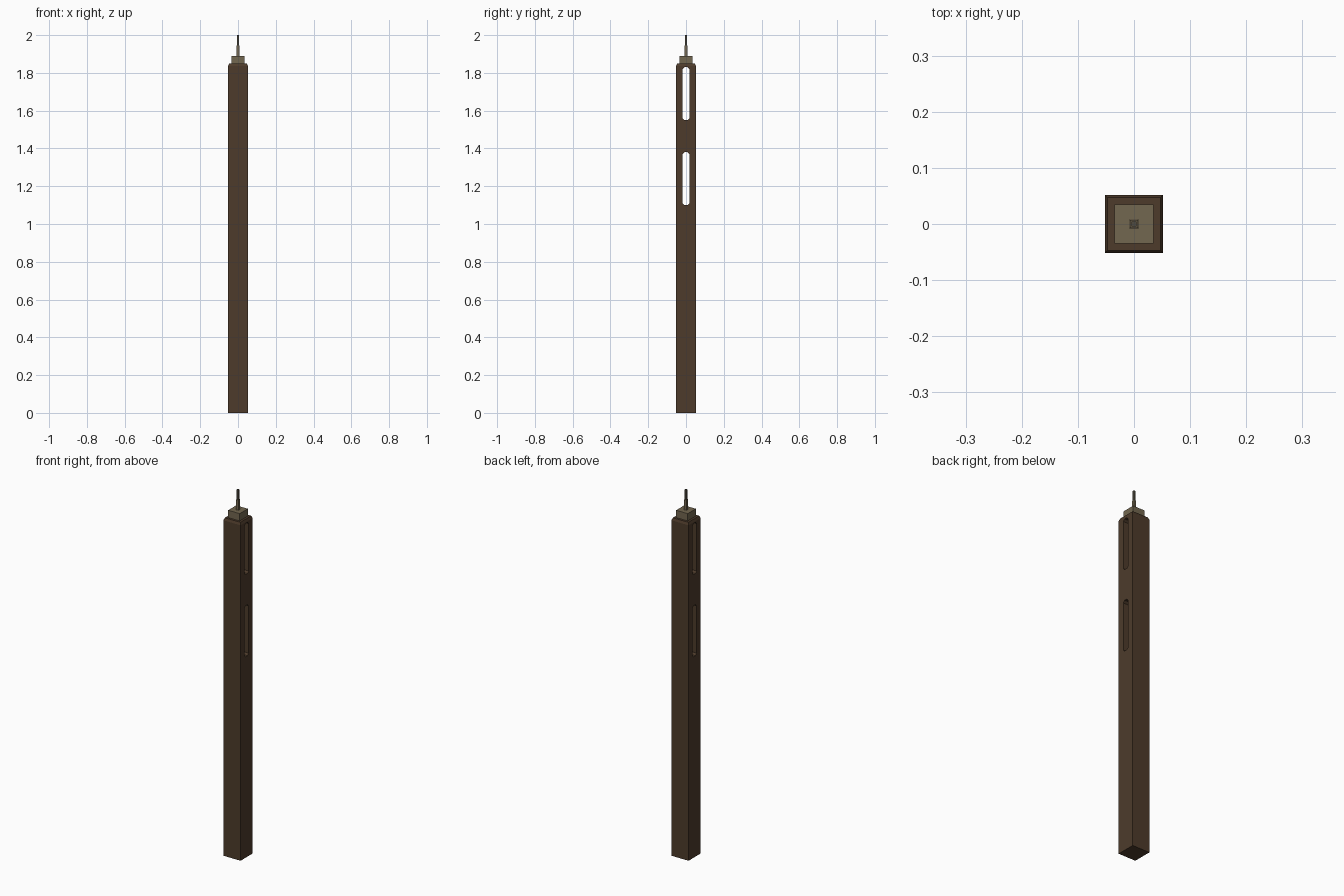
import bpy, bmesh

if "Cube" in bpy.data.objects:
    bpy.data.objects.remove(bpy.data.objects["Cube"])


def material(name, color):
    m = bpy.data.materials.new(name)
    m.diffuse_color = (*color, 1)
    m.use_nodes = True
    m.node_tree.nodes["Principled BSDF"].inputs["Base Color"].default_value = m.diffuse_color
    return m


def make_object(name, bm, mat=None):
    bmesh.ops.recalc_face_normals(bm, faces=bm.faces)
    mesh = bpy.data.meshes.new(name)
    bm.to_mesh(mesh)
    bm.free()
    obj = bpy.data.objects.new(name, mesh)
    bpy.context.collection.objects.link(obj)
    if mat:
        mesh.materials.append(mat)
    return obj


def square_stack(name, levels, mat):
    """Square column through (half width, z) levels, capped at both ends."""
    bm = bmesh.new()
    rings = [[bm.verts.new((sx * h, sy * h, z))
              for sx, sy in ((-1, -1), (1, -1), (1, 1), (-1, 1))]
             for h, z in levels]
    for a, b in zip(rings, rings[1:]):
        for i in range(4):
            j = (i + 1) % 4
            bm.faces.new((a[i], a[j], b[j], b[i]))
    bm.faces.new(rings[0])
    bm.faces.new(rings[-1])
    return make_object(name, bm, mat)


def slot_cutter(name, z0, z1, w=0.018, c=0.01):
    """Upright slot with clipped corners, running along x."""
    profile = [(-w, z0 + c), (-w + c, z0), (w - c, z0), (w, z0 + c),
               (w, z1 - c), (w - c, z1), (-w + c, z1), (-w, z1 - c)]
    bm = bmesh.new()
    face = bm.faces.new([bm.verts.new((-0.1, y, z)) for y, z in profile])
    out = bmesh.ops.extrude_face_region(bm, geom=[face])
    moved = [v for v in out["geom"] if isinstance(v, bmesh.types.BMVert)]
    bmesh.ops.translate(bm, verts=moved, vec=(0.2, 0, 0))
    obj = make_object(name, bm)
    obj.hide_render = True
    obj.hide_set(True)
    return obj


wood = material("dark_wood", (0.075, 0.044, 0.024))
metal = material("dull_metal", (0.17, 0.135, 0.08))
dark = material("dark_metal", (0.08, 0.07, 0.05))

# Post with chamfered top and two rail slots
post = square_stack("post", [(0.052, 0), (0.052, 1.837), (0.047, 1.85)], wood)
for i, (z0, z1) in enumerate(((1.10, 1.38), (1.55, 1.83))):
    mod = post.modifiers.new("slot", "BOOLEAN")
    mod.operation = "DIFFERENCE"
    mod.solver = "EXACT"
    mod.object = slot_cutter(f"slot_cutter_{i + 1}", z0, z1)

# Cap block and stepped spike
square_stack("cap_block", [(0.035, 1.845), (0.035, 1.89)], metal)
square_stack("spike_base", [(0.008, 1.885), (0.007, 1.945)], metal)
square_stack("spike_tip", [(0.0045, 1.94), (0.0045, 2.0)], dark)
